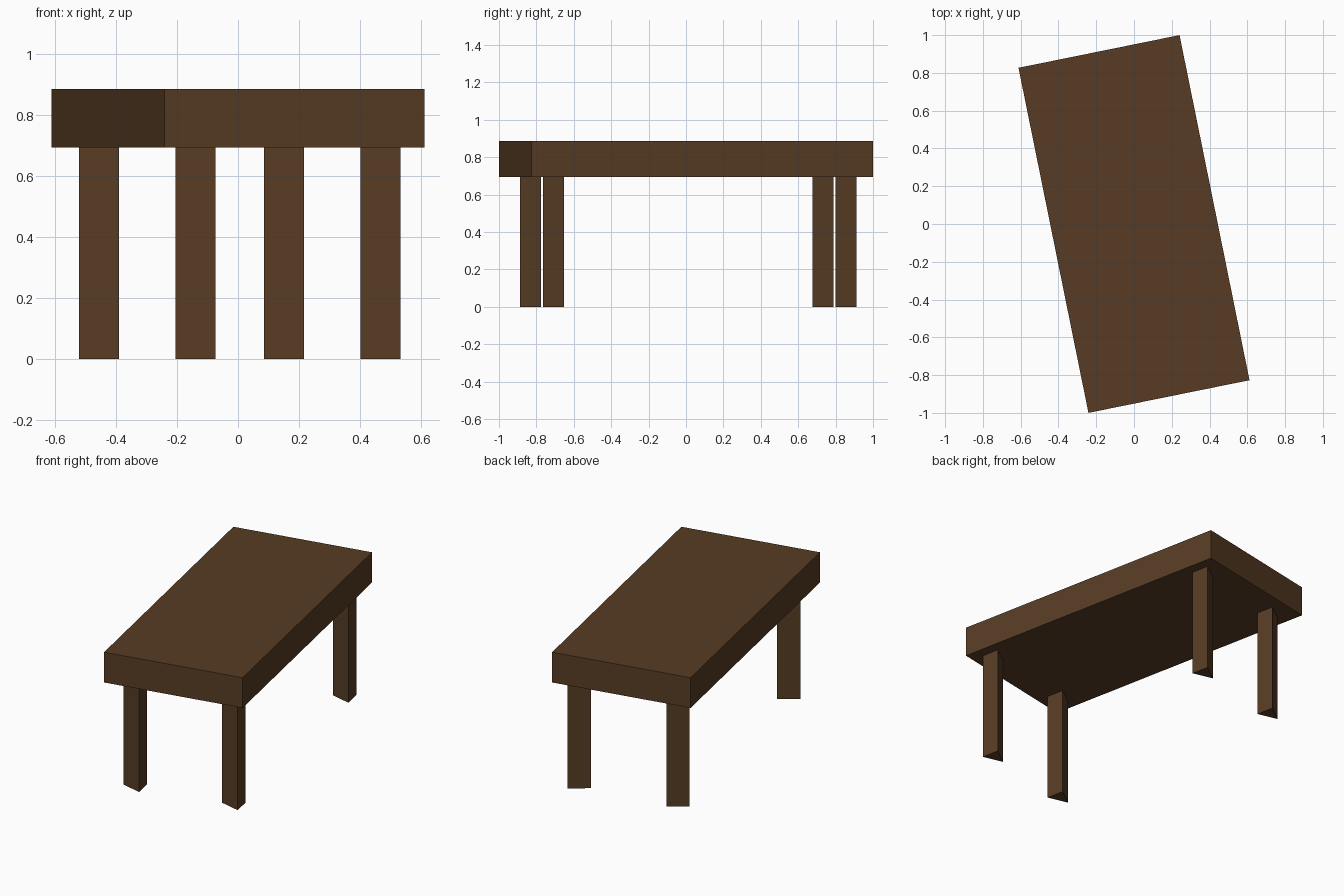
import bpy, bmesh, math
from mathutils import Matrix

if "Cube" in bpy.data.objects:
    bpy.data.objects.remove(bpy.data.objects["Cube"])

wood = bpy.data.materials.new("dark brown wood")
wood.diffuse_color = (0.095, 0.046, 0.018, 1)
wood.use_nodes = True
wood.node_tree.nodes["Principled BSDF"].inputs["Base Color"].default_value = wood.diffuse_color
TURN = Matrix.Rotation(0.2, 4, 'Z')  # whole table is turned slightly


def prism(name, outline, z0, z1, cx=0, cy=0):
    """Extrude a flat outline from z0 to z1, in the table's turned frame."""
    bm = bmesh.new()
    face = bm.faces.new([bm.verts.new((cx + x, cy + y, z0)) for x, y in outline])
    out = bmesh.ops.extrude_face_region(bm, geom=[face])
    tops = [g for g in out["geom"] if isinstance(g, bmesh.types.BMVert)]
    bmesh.ops.translate(bm, verts=tops, vec=(0, 0, z1 - z0))
    bmesh.ops.recalc_face_normals(bm, faces=bm.faces)
    bm.transform(TURN)
    mesh = bpy.data.meshes.new(name)
    bm.to_mesh(mesh)
    bm.free()
    mesh.materials.append(wood)
    obj = bpy.data.objects.new(name, mesh)
    bpy.context.collection.objects.link(obj)
    return obj


# Thick rectangular top
W, L = 0.435, 0.932
prism("table_top", [(-W, -L), (W, -L), (W, L), (-W, L)], 0.694, 0.886)

# Four three-sided legs, all pointing the same way
triangle = [(-0.061, 0), (0.061, -0.057), (0.061, 0.057)]
for side, sx in (("left", -1), ("right", 1)):
    for end, sy in (("front", -1), ("back", 1)):
        prism(f"{end}_{side}_leg", triangle, 0, 0.694, sx * 0.3095, sy * 0.798)
